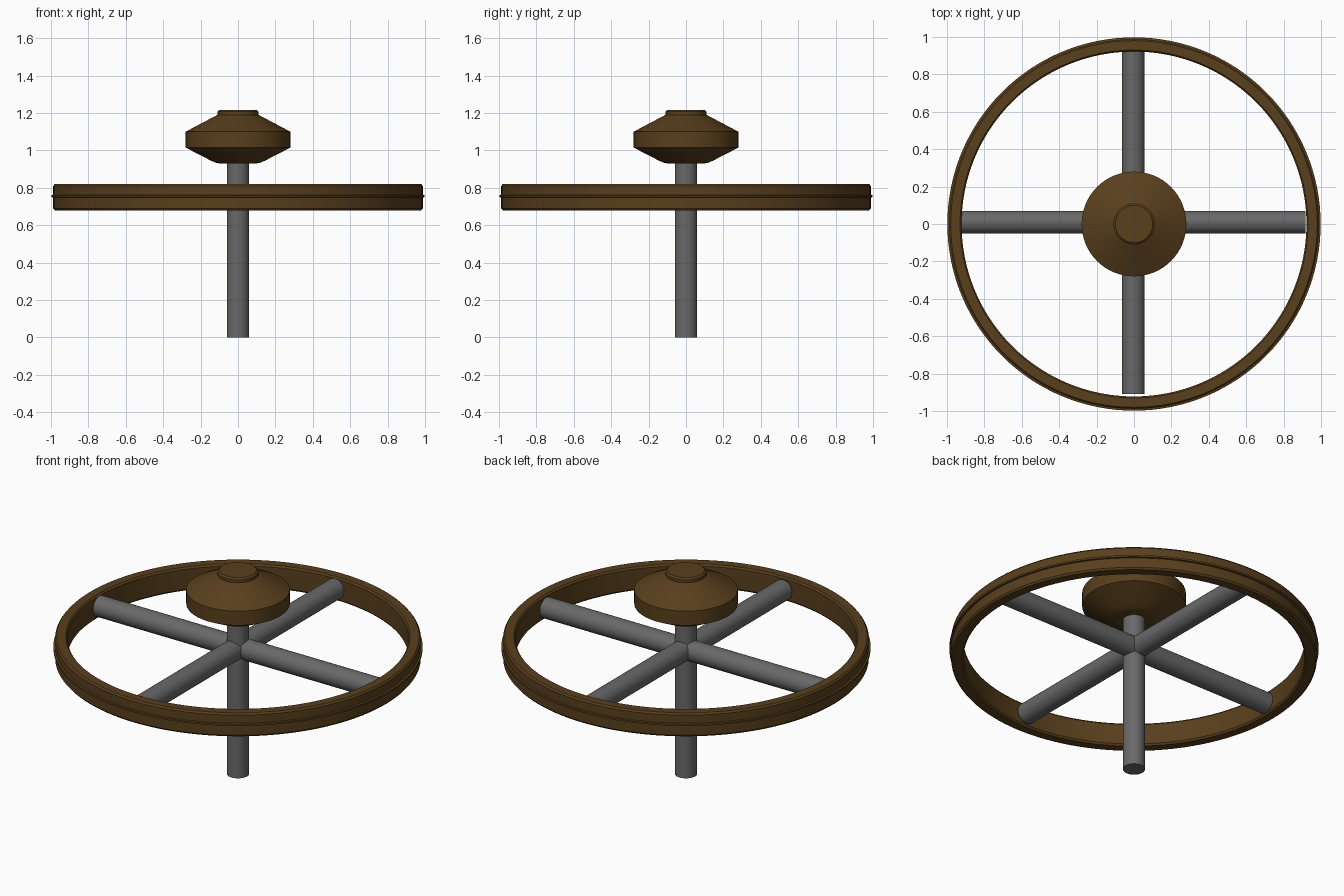
import bpy
import bmesh
from math import pi, cos, sin, radians
from mathutils import Matrix

if "Cube" in bpy.data.objects:
    bpy.data.objects.remove(bpy.data.objects["Cube"])


def material(name, rgb):
    m = bpy.data.materials.new(name)
    m.diffuse_color = (*rgb, 1)
    m.use_nodes = True
    m.node_tree.nodes["Principled BSDF"].inputs["Base Color"].default_value = m.diffuse_color
    return m


BROWN = material("brown", (0.10, 0.05, 0.012))
GREY = material("dark grey", (0.14, 0.14, 0.14))


def finish(name, bm, mat):
    bmesh.ops.remove_doubles(bm, verts=bm.verts, dist=1e-5)
    bmesh.ops.recalc_face_normals(bm, faces=bm.faces)
    me = bpy.data.meshes.new(name)
    bm.to_mesh(me)
    bm.free()
    ob = bpy.data.objects.new(name, me)
    bpy.context.collection.objects.link(ob)
    me.materials.append(mat)
    bpy.ops.object.select_all(action='DESELECT')
    ob.select_set(True)
    bpy.context.view_layer.objects.active = ob
    bpy.ops.object.shade_smooth_by_angle(angle=radians(25))
    return ob


def lathe(name, profile, mat, n, closed=False):
    """Revolve (radius, z) points around the z axis."""
    bm = bmesh.new()
    rings = [[bm.verts.new((r * cos(2 * pi * i / n), r * sin(2 * pi * i / n), z))
              for i in range(n)] for r, z in profile]
    pairs = list(zip(rings, rings[1:]))
    if closed:
        pairs.append((rings[-1], rings[0]))
    else:
        bm.faces.new(rings[0])
        bm.faces.new(rings[-1])
    for a, b in pairs:
        for i in range(n):
            j = (i + 1) % n
            bm.faces.new((a[i], a[j], b[j], b[i]))
    return finish(name, bm, mat)


# Wheel rim with a thin raised seam around the outside
lathe("wheel_rim", [
    (0.93, 0.68), (0.98, 0.68), (0.988, 0.69), (0.988, 0.748), (0.998, 0.75),
    (0.998, 0.76), (0.988, 0.762), (0.988, 0.81), (0.98, 0.82), (0.93, 0.82),
    (0.922, 0.81), (0.922, 0.69)], BROWN, 128, closed=True)

# Centre cap on top of the column
lathe("centre_cap", [
    (0.10, 0.93), (0.125, 0.936), (0.15, 0.948), (0.28, 1.015), (0.28, 1.10),
    (0.11, 1.19), (0.11, 1.207), (0.10, 1.215)], BROWN, 64)

# Steering column
lathe("column", [(0.06, 0), (0.06, 0.95)], GREY, 32)

# Four round spokes from the column to the rim
for k, label in enumerate(("right", "back", "left", "front")):
    bm = bmesh.new()
    bmesh.ops.create_cone(bm, cap_ends=True, segments=32, radius1=0.06, radius2=0.06,
                          depth=0.92, matrix=Matrix.Translation((0, 0, 0.46)))
    turn = Matrix.Rotation(k * pi / 2, 4, 'Z') @ Matrix.Rotation(pi / 2, 4, 'Y')
    bm.transform(Matrix.Translation((-0.004, 0.01, 0.75)) @ turn)
    finish("spoke_" + label, bm, GREY)
